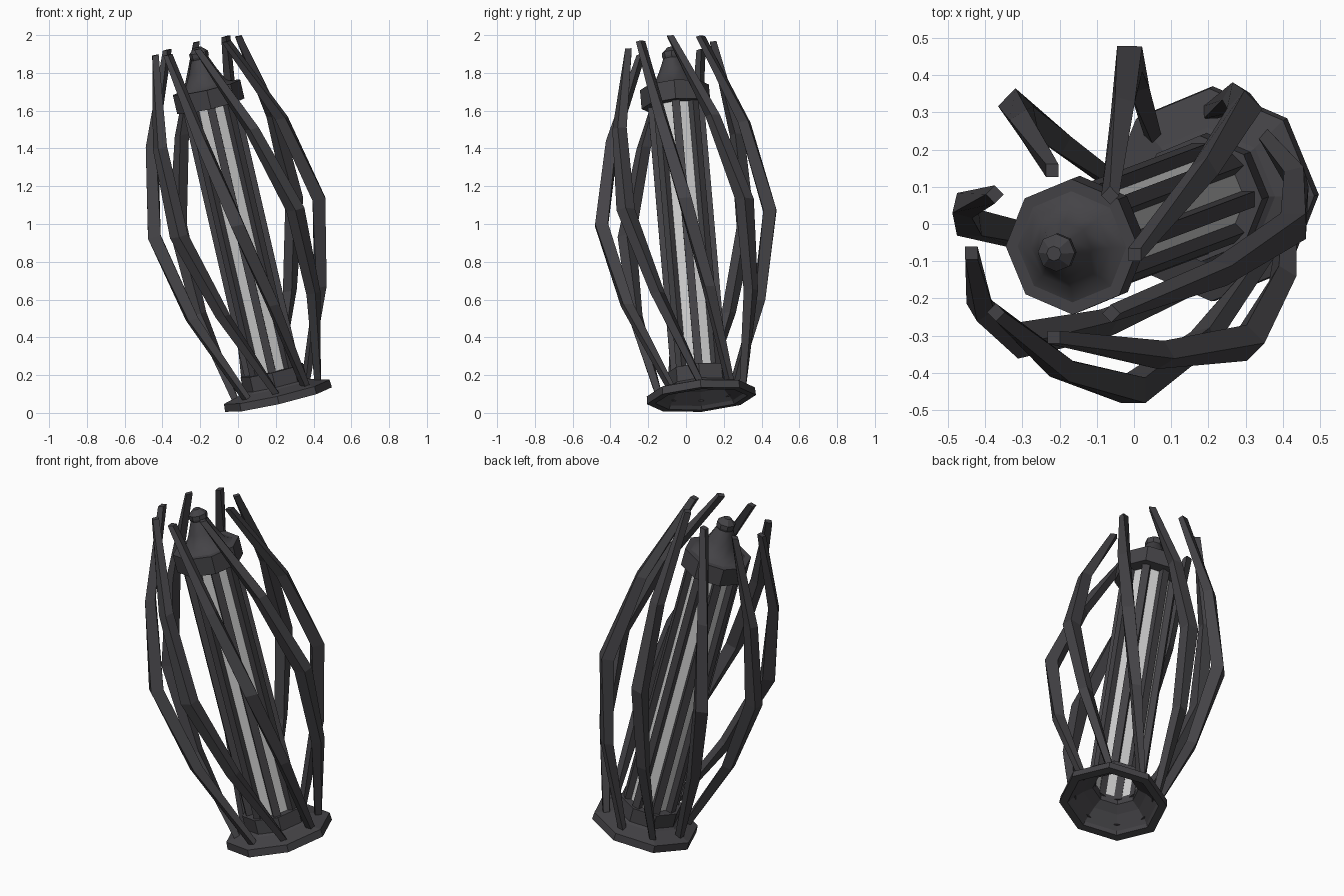
import bpy, bmesh, math
from mathutils import Vector, Matrix

if "Cube" in bpy.data.objects:
    bpy.data.objects.remove(bpy.data.objects["Cube"])

def material(name, rgb):
    m = bpy.data.materials.new(name)
    m.diffuse_color = (*rgb, 1)
    m.use_nodes = True
    m.node_tree.nodes["Principled BSDF"].inputs["Base Color"].default_value = m.diffuse_color
    return m

METAL = material("dark iron", (0.058, 0.056, 0.062))
GLASS = material("pale glass", (0.62, 0.62, 0.62))

# Leaning frame shared by every part: local z runs along the lantern axis
AXIS = Vector((-0.224, -0.084, 0.971)).normalized()
FRAME = (Matrix.Translation((0.21, 0.08, 0.09))
         @ Vector((0, 0, 1)).rotation_difference(AXIS).to_matrix().to_4x4())

def finish(bm, name, mat, smooth=False):
    bmesh.ops.recalc_face_normals(bm, faces=bm.faces)
    bm.transform(FRAME)
    me = bpy.data.meshes.new(name)
    bm.to_mesh(me)
    bm.free()
    me.materials.append(mat)
    for p in me.polygons:
        p.use_smooth = smooth
    ob = bpy.data.objects.new(name, me)
    bpy.context.collection.objects.link(ob)
    return ob

def loft(bm, rings, closed=False, caps=False):
    """Bridge successive rings of points; optionally close the loop or cap ends."""
    vs = [[bm.verts.new(p) for p in r] for r in rings]
    n = len(vs[0])
    for a, b in zip(vs, vs[1:] + vs[:1] if closed else vs[1:]):
        for i in range(n):
            j = (i + 1) % n
            bm.faces.new((a[i], a[j], b[j], b[i]))
    if caps:
        bm.faces.new(vs[0])
        bm.faces.new(vs[-1])

def lathe(name, profile, mat, closed=False, caps=False, smooth=False, sides=8):
    bm = bmesh.new()
    rings = [[(r * math.cos(2 * math.pi * i / sides),
               r * math.sin(2 * math.pi * i / sides), z)
              for i in range(sides)] for r, z in profile]
    loft(bm, rings, closed, caps)
    return finish(bm, name, mat, smooth)

def section(r, ang, z, half_r, half_t):
    """Rectangular slice at polar position, level with the base."""
    c, s = math.cos(ang), math.sin(ang)
    return [((r + u) * c - v * s, (r + u) * s + v * c, z)
            for u, v in ((-half_r, -half_t), (half_r, -half_t),
                         (half_r, half_t), (-half_r, half_t))]

# Hollow flanged base with raised collar
lathe("base_flange", [(0.29, -0.02), (0.287, 0.022), (0.185, 0.05), (0.17, 0.06),
                      (0.17, 0.14), (0.122, 0.14), (0.122, 0.09), (0.17, 0.06),
                      (0.235, 0.0), (0.245, -0.02)], METAL, closed=True)

# Glass tube
lathe("glass_tube", [(0.123, 0.10), (0.123, 1.60)], GLASS)

# Cap band, concave roof and knob
lathe("cap_band", [(0.12, 1.58), (0.183, 1.58), (0.183, 1.682), (0.15, 1.682)],
      METAL, caps=True)
lathe("cap_roof", [(0.15, 1.682), (0.11, 1.70), (0.075, 1.77), (0.046, 1.84)],
      METAL, smooth=True)
lathe("top_knob", [(0.046, 1.835), (0.051, 1.85), (0.051, 1.872), (0.02, 1.90)],
      METAL, caps=True)

# Repeated parts: (height, radius, twist in degrees) along each cage bar
BAR = [(0.02, 0.222, 90), (0.505, 0.36, 59), (0.97, 0.447, 45),
       (1.44, 0.362, 31), (1.91, 0.225, 0)]
for k in range(8):
    a = k * math.pi / 4
    # Straight posts in front of the glass corners
    bm = bmesh.new()
    loft(bm, [section(0.13, a, z, 0.019, 0.021) for z in (0.12, 1.60)], caps=True)
    finish(bm, f"glass_post_{k + 1}", METAL)
    # Twisted, bulging cage bars whose thickness grows with radius
    bm = bmesh.new()
    loft(bm, [section(r, a + math.radians(t), z, 0.077 * r, 0.077 * r)
              for z, r, t in BAR], caps=True)
    finish(bm, f"cage_bar_{k + 1}", METAL)
